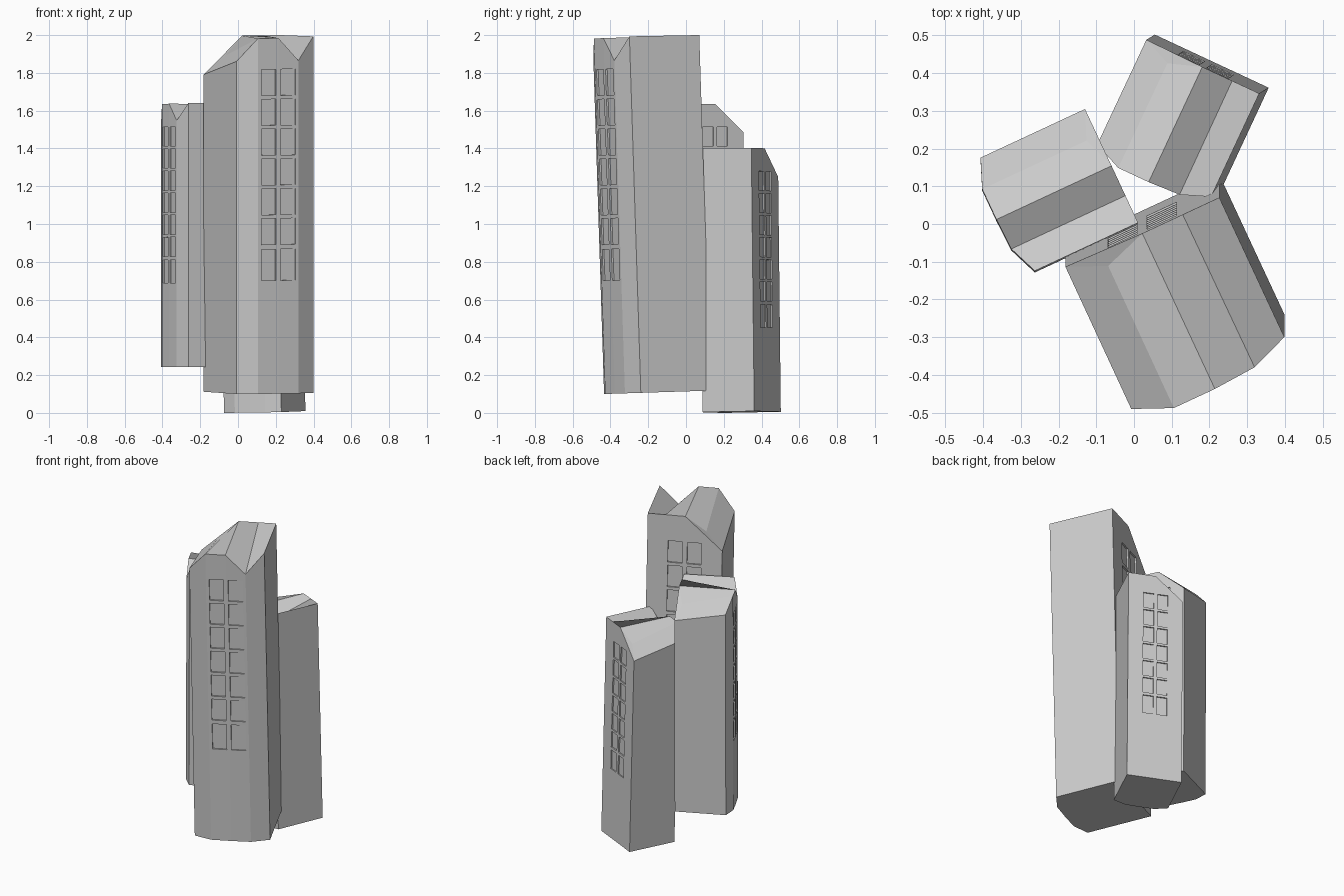
import bpy, bmesh, math
from mathutils import Matrix, Vector

if "Cube" in bpy.data.objects:
    bpy.data.objects.remove(bpy.data.objects["Cube"])

H = 1.883
XS = [-0.225, -0.12, 0.0, 0.118, 0.225]
# front wall: depth and roof height; back wall: depth and roof height
FRONT_Y = [-0.205, -0.247, -0.247, -0.243, -0.20]
FRONT_Z = [1.762, H, H, 1.763, H + 0.005]
BACK_Y = 0.208
BACK_TOP = [(BACK_Y, 1.68), (0.165, 1.78), (BACK_Y, H), (BACK_Y, H), (BACK_Y, H)]


def make_object(name, bm):
    bmesh.ops.recalc_face_normals(bm, faces=bm.faces[:])
    me = bpy.data.meshes.new(name)
    bm.to_mesh(me)
    bm.free()
    ob = bpy.data.objects.new(name, me)
    bpy.context.collection.objects.link(ob)
    return ob


def tower_body(name):
    bm = bmesh.new()
    fb = [bm.verts.new((x, y, 0)) for x, y in zip(XS, FRONT_Y)]
    ft = [bm.verts.new((x, y, z)) for x, y, z in zip(XS, FRONT_Y, FRONT_Z)]
    bt = [bm.verts.new((x, y, z)) for x, (y, z) in zip(XS, BACK_TOP)]
    bl = bm.verts.new((XS[0], BACK_Y, 0))
    br = bm.verts.new((XS[-1], BACK_Y, 0))
    # bowed front wall and roof strips
    for i in range(4):
        bm.faces.new((fb[i], fb[i + 1], ft[i + 1], ft[i]))
        bm.faces.new((ft[i], ft[i + 1], bt[i + 1], bt[i]))
    # back wall with its small sloped corner, sides and base
    bm.faces.new((br, bl, bt[0], bt[2], bt[3], bt[4]))
    bm.faces.new((bt[0], bt[1], bt[2]))
    bm.faces.new((bl, fb[0], ft[0], bt[0]))
    bm.faces.new((fb[4], br, bt[4], ft[4]))
    bm.faces.new(fb + [br, bl])
    return make_object(name, bm)


def window_cutter():
    # two columns of seven windows on front and back
    bm = bmesh.new()
    rows = [(0.60, 0.765)] + [(0.79 + 0.158 * i, 0.928 + 0.158 * i) for i in range(6)]
    for y in (-0.247 - 0.01, BACK_Y + 0.01):
        for x0, x1 in ((-0.10, -0.015), (0.013, 0.10)):
            for z0, z1 in rows:
                m = (Matrix.Translation(((x0 + x1) / 2, y, (z0 + z1) / 2))
                     @ Matrix.Diagonal((x1 - x0, 0.04, z1 - z0, 1)))
                bmesh.ops.create_cube(bm, size=1, matrix=m)
    ob = make_object("window_cutter", bm)
    ob.hide_render = True
    return ob


def tilted(loc, turn, rx, ry, s):
    return (Matrix.Translation(loc) @ Matrix.Rotation(ry, 4, 'Y')
            @ Matrix.Rotation(rx, 4, 'X')
            @ Matrix.Rotation(math.radians(turn), 4, 'Z') @ Matrix.Scale(s, 4))


# tall tower with recessed windows
tall = tower_body("tall_tower")
cutter = window_cutter()
mod = tall.modifiers.new("windows", 'BOOLEAN')
mod.operation = 'DIFFERENCE'
mod.solver = 'EXACT'
mod.object = cutter
bpy.context.view_layer.objects.active = tall
bpy.ops.object.modifier_apply(modifier=mod.name)
bpy.data.objects.remove(cutter)

# two smaller copies turned around the tall tower
left = tall.copy()
left.data = tall.data.copy()
left.name = "left_tower"
back = tall.copy()
back.data = tall.data.copy()
back.name = "back_tower"
for ob in (left, back):
    bpy.context.collection.objects.link(ob)

tall.data.transform(tilted((0.11, -0.153, 0.109), 25, 0.032, 0.0, 1.0))
left.data.transform(tilted((-0.199, 0.085, 0.243), -65, -0.003, 0.0, 0.74))
back.data.transform(tilted((0.141, 0.292, 0.005), -25, 0.011, -0.018, 0.74))
